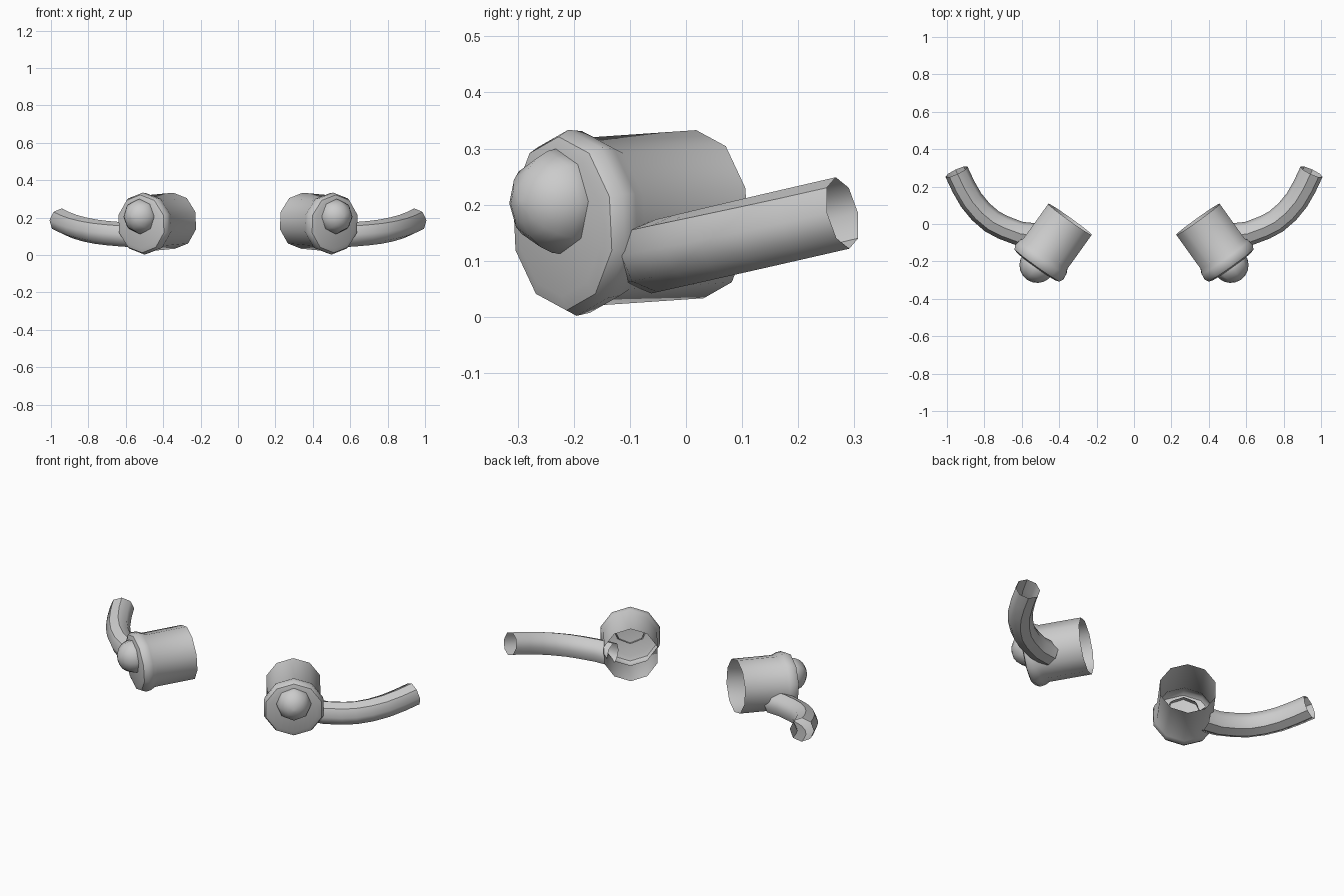
import bpy, bmesh, math
from mathutils import Vector

if "Cube" in bpy.data.objects:
    bpy.data.objects.remove(bpy.data.objects["Cube"])

UP = Vector((0, 0, 1))


def ring(bm, center, axis, radius, sides):
    """One loop of vertices around an axis, first vertex pointing up."""
    side = axis.cross(UP).normalized()
    up = side.cross(axis).normalized()
    return [bm.verts.new(center + radius * (up * math.cos(a) + side * math.sin(a)))
            for a in (2 * math.pi * i / sides for i in range(sides))]


def loft(name, stations, sides, cap_end=False):
    """Skin (center, axis, radius) stations, smooth it and mirror it across x."""
    bm = bmesh.new()
    rings = [ring(bm, c, a, r, sides) for c, a, r in stations]
    for lo, hi in zip(rings, rings[1:]):
        for i in range(sides):
            j = (i + 1) % sides
            bm.faces.new((lo[i], lo[j], hi[j], hi[i]))
    if cap_end:
        bm.faces.new(rings[-1])
    bmesh.ops.recalc_face_normals(bm, faces=bm.faces)
    mesh = bpy.data.meshes.new(name)
    bm.to_mesh(mesh)
    bm.free()
    ob = bpy.data.objects.new(name, mesh)
    bpy.context.collection.objects.link(ob)
    mirror = ob.modifiers.new("Mirror", 'MIRROR')
    mirror.use_mirror_merge = False
    bpy.ops.object.select_all(action='DESELECT')
    ob.select_set(True)
    bpy.context.view_layer.objects.active = ob
    bpy.ops.object.shade_smooth_by_angle(angle=math.radians(45))
    return ob


# Housing: open-backed barrel with a flared rim and flat front
back = Vector((0.342, 0.025, 0.183))
axis = Vector((0.58, -0.81, -0.055)).normalized()
profile = [(0.0, 0.15), (0.225, 0.15), (0.25, 0.162), (0.28, 0.166),
           (0.302, 0.155), (0.31, 0.13)]
loft("housing", [(back + axis * t, axis, r) for t, r in profile], 10, cap_end=True)

# Lens dome: half ball on the front, set slightly above the middle
dome_center = back + axis * 0.302 + UP * 0.04
dome = [(dome_center - axis * 0.035, axis, 0.08)]
for i in range(6):
    a = math.radians(17 * i)
    dome.append((dome_center + axis * 0.095 * math.sin(a), axis, 0.095 * math.cos(a)))
loft("lens_dome", dome, 8, cap_end=True)

# Side pipe: open tube curving outward and back in a tilted plane
path = [(0.52, -0.062), (0.61, -0.052), (0.70, -0.018), (0.76, 0.014),
        (0.82, 0.066), (0.87, 0.127), (0.912, 0.2), (0.949, 0.279)]
points = [Vector((x, y, 0.121 + 0.23 * y)) for x, y in path]
stations = []
for i, p in enumerate(points):
    before, after = points[max(i - 1, 0)], points[min(i + 1, len(points) - 1)]
    stations.append((p, (after - before).normalized(), 0.065))
loft("side_pipe", stations, 8)
